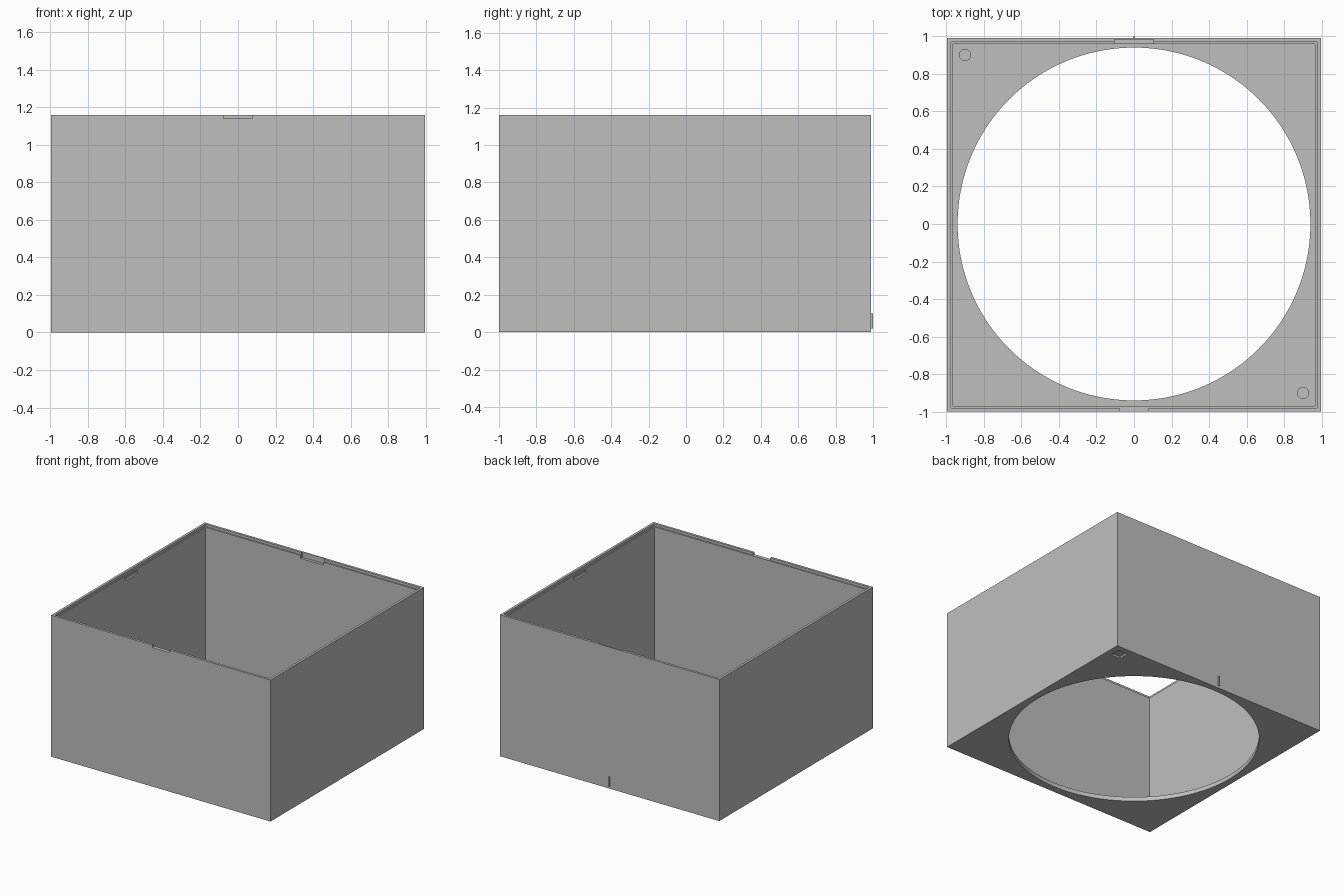
import bpy
import math

default = bpy.data.objects.get("Cube")
if default:
    bpy.data.objects.remove(default, do_unlink=True)

MID_Y = -0.005      # body sits slightly forward, leaving room for the rear rib
HALF = 0.995
INNER = 0.965
LIP = 0.975
HEIGHT = 1.16
FLOOR = 0.035

grey = bpy.data.materials.new("grey plastic")
grey.use_nodes = True
colour = (0.52, 0.52, 0.52, 1)
grey.diffuse_color = colour
grey.node_tree.nodes["Principled BSDF"].inputs["Base Color"].default_value = colour


def block(name, x, y, z):
    """Box from (min, max) ranges on each axis."""
    ranges = (x, y, z)
    bpy.ops.mesh.primitive_cube_add(size=1, location=[sum(r) / 2 for r in ranges])
    ob = bpy.context.object
    ob.name = name
    ob.scale = [r[1] - r[0] for r in ranges]
    bpy.ops.object.transform_apply(location=True, rotation=True, scale=True)
    ob.data.materials.append(grey)
    return ob


def square(name, half, low, high):
    return block(name, (-half, half), (MID_Y - half, MID_Y + half), (low, high))


def disc(name, x, y, radius, low, high, sides):
    bpy.ops.mesh.primitive_cylinder_add(vertices=sides, radius=radius, depth=high - low,
                                        location=(x, y, (low + high) / 2))
    ob = bpy.context.object
    ob.name = name
    ob.data.materials.append(grey)
    return ob


def cut(body, cutter):
    cutter.hide_render = True
    mod = body.modifiers.new("cut", "BOOLEAN")
    mod.operation = "DIFFERENCE"
    mod.solver = "EXACT"
    mod.object = cutter
    bpy.ops.object.select_all(action="DESELECT")
    bpy.context.view_layer.objects.active = body
    body.select_set(True)
    bpy.ops.object.modifier_apply(modifier=mod.name)
    bpy.data.objects.remove(cutter, do_unlink=True)


# Open box with a stepped rim and a round opening in the floor
box = square("box_body", HALF, 0, HEIGHT)
cut(box, square("cavity", INNER, FLOOR, HEIGHT + 0.1))
cut(box, square("rim_step", LIP, HEIGHT - 0.02, HEIGHT + 0.1))
cut(box, disc("floor_opening", 0, MID_Y + 0.005, 0.94, -0.1, 0.1, 128))

# Front notch through the lip and rear latch recess
cut(box, block("front_notch", (-0.077, 0.077), (-1.1, -0.96), (HEIGHT - 0.02, HEIGHT + 0.1)))
cut(box, block("rear_recess", (-0.105, 0.105), (0.94, 0.983), (HEIGHT - 0.045, HEIGHT + 0.1)))

# Snap slots inside both side walls
for side in (-1, 1):
    edges = sorted((side * 0.94, side * 0.98))
    cut(box, block("side_slot", edges, (MID_Y - 0.08, MID_Y + 0.08), (1.1, 1.125)))

# Round floor sockets on one diagonal, a square socket underneath on the other
for side in (-1, 1):
    cut(box, disc("floor_socket", side * 0.9, -side * 0.9, 0.03, FLOOR - 0.015, FLOOR + 0.05, 32))
cut(box, block("under_socket", (0.855, 0.94), (0.855, 0.94), (-0.1, 0.015)))

bpy.ops.object.select_all(action="DESELECT")
box.select_set(True)
bpy.context.view_layer.objects.active = box
bpy.ops.object.shade_smooth_by_angle(angle=math.radians(30))

# Thin alignment rib low on the back
block("rear_rib", (-0.006, 0.006), (0.98, 1.0), (0.02, 0.1))
